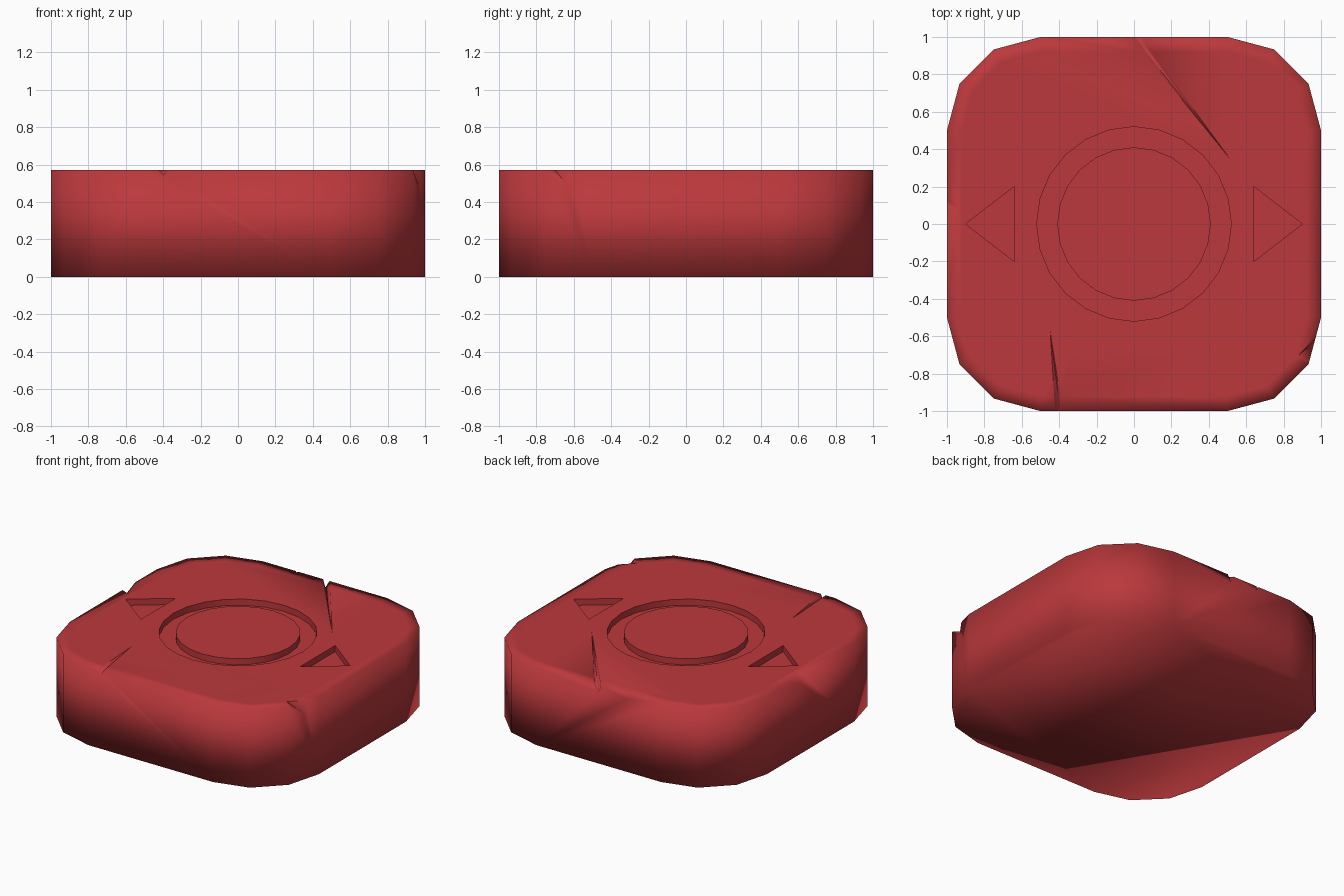
import bpy, bmesh
from math import sin, cos, pi, radians

if "Cube" in bpy.data.objects:
    bpy.data.objects.remove(bpy.data.objects["Cube"])

H = 0.57          # block height
D = 0.045         # engraving depth
TOP = H + 0.1     # cutters reach above the top face


def make_object(name, bm):
    bmesh.ops.recalc_face_normals(bm, faces=bm.faces)
    mesh = bpy.data.meshes.new(name)
    bm.to_mesh(mesh)
    bm.free()
    ob = bpy.data.objects.new(name, mesh)
    bpy.context.collection.objects.link(ob)
    return ob


def hull(points):
    bm = bmesh.new()
    for p in points:
        bm.verts.new(p)
    bmesh.ops.convex_hull(bm, input=bm.verts)
    return make_object("cutter", bm)


def ring_cutter(r_in, r_out, z0, z1, n=24):
    bm = bmesh.new()
    section = [(r_in, z0), (r_out, z0), (r_out, z1), (r_in, z1)]
    rows = [[bm.verts.new((r * cos(2 * pi * i / n), r * sin(2 * pi * i / n), z))
             for r, z in section] for i in range(n)]
    for i in range(n):
        a, b = rows[i], rows[(i + 1) % n]
        for j in range(4):
            k = (j + 1) % 4
            bm.faces.new((a[j], a[k], b[k], b[j]))
    return make_object("cutter", bm)


def cut(body, cutter):
    bpy.context.view_layer.objects.active = body
    mod = body.modifiers.new("cut", "BOOLEAN")
    mod.operation = "DIFFERENCE"
    mod.solver = "EXACT"
    mod.object = cutter
    bpy.ops.object.modifier_apply(modifier=mod.name)
    bpy.data.objects.remove(cutter)


# Block: rounded square with three-segment corners, extruded upwards
bm = bmesh.new()
outline = []
for q, (sx, sy) in enumerate([(1, 1), (-1, 1), (-1, -1), (1, -1)]):
    for s in range(4):
        a = q * pi / 2 + s * pi / 6
        outline.append(bm.verts.new((0.5 * sx + 0.5 * cos(a), 0.5 * sy + 0.5 * sin(a), 0)))
base = bm.faces.new(outline)
up = bmesh.ops.extrude_face_region(bm, geom=[base], use_keep_orig=True)
new_verts = [g for g in up["geom"] if isinstance(g, bmesh.types.BMVert)]
bmesh.ops.translate(bm, verts=new_verts, vec=(0, 0, H))
bmesh.ops.recalc_face_normals(bm, faces=bm.faces)
# narrow border on the top so its soft shading stays near the rim
top = [f for f in bm.faces if f.normal.z > 0.9]
bmesh.ops.inset_region(bm, faces=top, thickness=0.08)
block = make_object("button_block", bm)

# Engraved ring and the two arrows
cut(block, ring_cutter(0.41, 0.52, H - D, TOP))
for s in (-1, 1):
    tri = [(0.9 * s, 0), (0.64 * s, 0.2), (0.64 * s, -0.2)]
    cut(block, hull([(x, y, z) for x, y in tri for z in (H - D, TOP)]))

# Cracks: thin wedges that open towards the rim
E = H + 0.001
cut(block, hull([(0.52, 0.34, E), (-0.05, 1.04, E), (0.005, 1.04, E), (-0.03, 1.04, H - 0.06)]))
cut(block, hull([(-0.45, -0.56, E), (-0.42, -1.04, E), (-0.375, -1.04, E), (-0.39, -1.04, H - 0.03)]))

# Chips broken from the rim
cut(block, hull([(-0.94, 0.08, E), (-1.02, 0.31, E), (-1.02, 0.11, E), (-1.02, 0.14, H - 0.07)]))
cut(block, hull([(0.88, -0.70, E), (1.0, -0.58, E), (0.97, -0.77, E), (0.985, -0.62, H - 0.1)]))
cut(block, hull([(-0.22, 0.985, E), (-0.26, 1.02, E), (-0.2, 1.02, E), (-0.23, 1.02, H - 0.1)]))

# Soft outer rim, crisp engravings
bm = bmesh.new()
bm.from_mesh(block.data)
for f in bm.faces:
    f.smooth = True
for e in bm.edges:
    rim = all(max(abs(v.co.x), abs(v.co.y)) > 0.92 for v in e.verts)
    e.smooth = rim or e.calc_face_angle(0) < radians(30)
bm.to_mesh(block.data)
bm.free()

# Red finish
red = bpy.data.materials.new("red")
red.diffuse_color = (0.5, 0.04, 0.045, 1)
red.use_nodes = True
red.node_tree.nodes["Principled BSDF"].inputs["Base Color"].default_value = red.diffuse_color
block.data.materials.clear()
block.data.materials.append(red)
